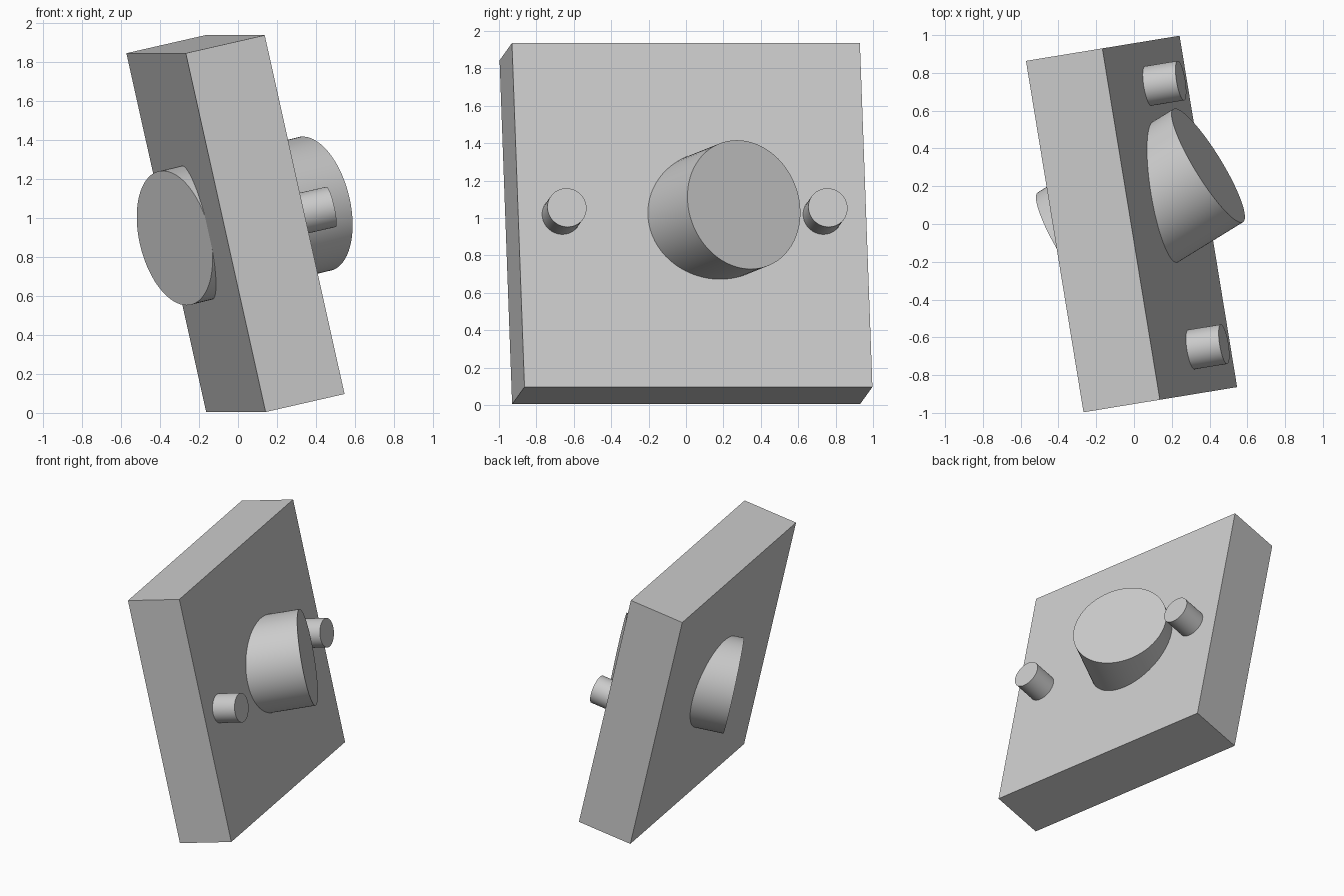
import bpy
from math import radians
from mathutils import Matrix, Vector

cube = bpy.data.objects.get("Cube")
if cube:
    bpy.data.objects.remove(cube, do_unlink=True)

grey = bpy.data.materials.new("light_grey")
grey.use_nodes = True
colour = (0.6, 0.6, 0.6, 1)
grey.diffuse_color = colour
grey.node_tree.nodes["Principled BSDF"].inputs["Base Color"].default_value = colour

# Shared leaning frame: local x is the plate's thickness
SIDE, THICK = 1.885, 0.42
frame = (Matrix.Translation((-0.013, 0, 0.97))
         @ Matrix.Rotation(radians(9.3), 4, "Z")
         @ Matrix.Rotation(radians(-12.7), 4, "Y"))


def finish(name, local):
    ob = bpy.context.object
    ob.name = name
    ob.matrix_world = frame @ local
    ob.data.materials.append(grey)
    return ob


def cylinder(name, start, end, radius):
    """Smooth cylinder between two points of the leaning frame."""
    a, b = Vector(start), Vector(end)
    bpy.ops.mesh.primitive_cylinder_add(vertices=72, radius=radius, depth=(b - a).length)
    turn = (b - a).to_track_quat("Z", "Y").to_matrix().to_4x4()
    bpy.ops.object.shade_smooth_by_angle(angle=radians(30))
    return finish(name, Matrix.Translation((a + b) / 2) @ turn)


# Square plate
bpy.ops.mesh.primitive_cube_add(size=1)
finish("plate", Matrix.Diagonal((THICK, SIDE, SIDE, 1)))

# Slanted boss running through the plate
cylinder("slanted_boss", (-0.337, -0.08, 0), (0.462, 0.24, 0), 0.352)

# Two small pegs on one face
for name, y in (("front_peg", -0.707), ("back_peg", 0.707)):
    cylinder(name, (0.1, y, 0), (0.39, y, 0), 0.106)
